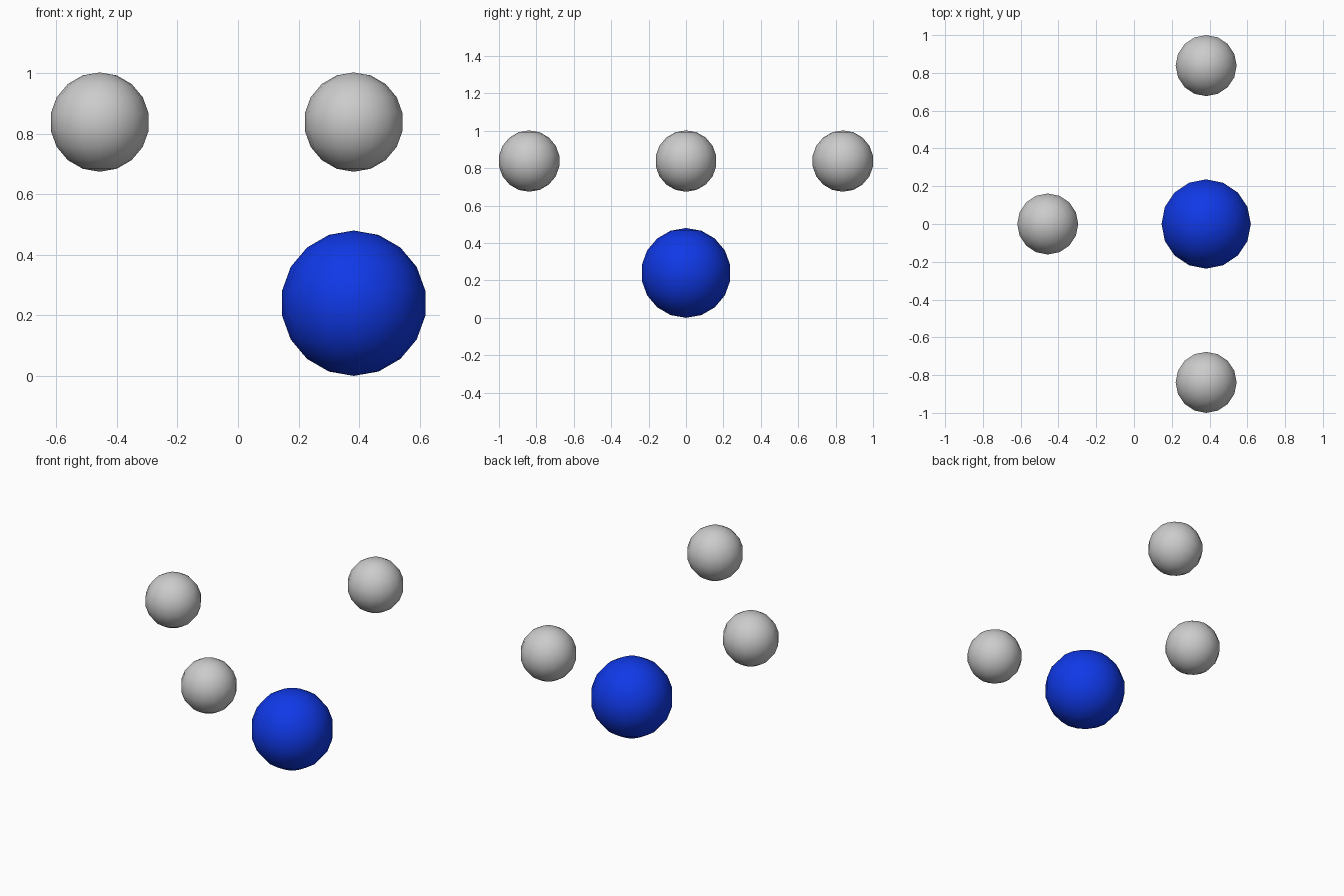
import bpy

if "Cube" in bpy.data.objects:
    bpy.data.objects.remove(bpy.data.objects["Cube"])

BLUE_R, GREY_R = 0.24, 0.164
X0, REACH = 0.382, 0.8385     # axis of the big ball, spacing to the small ones
TOP_Z = 0.838


def ball(name, radius, location, material=None):
    # Odd ring count leaves a short upright band around the middle
    bpy.ops.mesh.primitive_uv_sphere_add(
        segments=16, ring_count=9, radius=radius, location=location)
    obj = bpy.context.object
    obj.name = name
    bpy.ops.object.shade_smooth()
    if material:
        obj.data.materials.append(material)
    return obj


blue = bpy.data.materials.new("blue")
blue.diffuse_color = (0.005, 0.04, 0.8, 1.0)
blue.use_nodes = True
blue.node_tree.nodes["Principled BSDF"].inputs["Base Color"].default_value = blue.diffuse_color

# Large blue ball resting on the ground
ball("large_ball", BLUE_R, (X0, 0, BLUE_R), blue)

# Three small grey balls at one height, around the large ball's axis
for name, dx, dy in (("front_ball", 0, -1), ("back_ball", 0, 1), ("left_ball", -1, 0)):
    ball(name, GREY_R, (X0 + dx * REACH, dy * REACH, TOP_Z))
